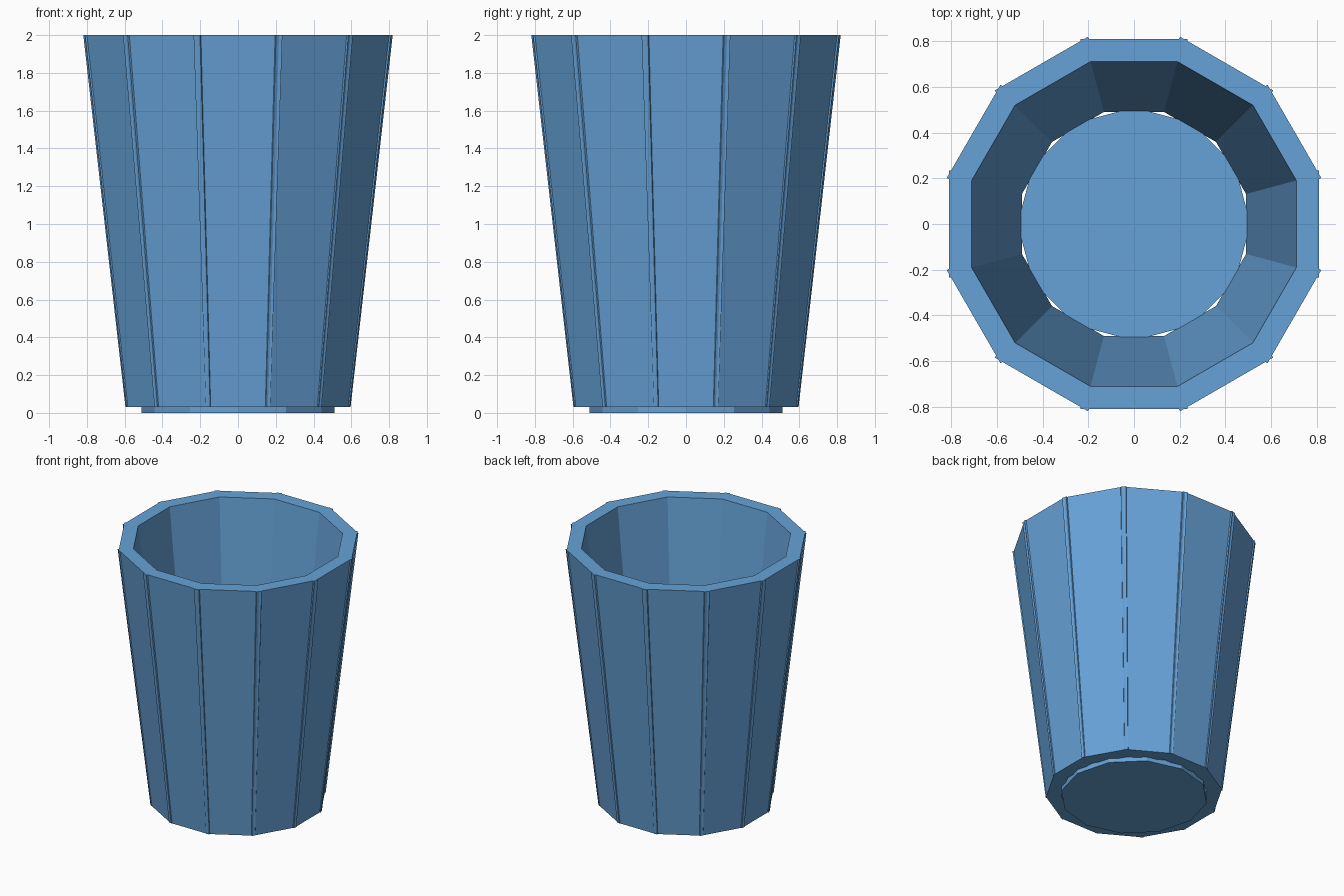
import bpy
import bmesh
import math

if "Cube" in bpy.data.objects:
    bpy.data.objects.remove(bpy.data.objects["Cube"], do_unlink=True)

STAVES = 12
THICKNESS = 0.10

# One flat colour for the whole cup
blue = bpy.data.materials.new("soft_blue")
blue.use_nodes = True
colour = (0.133, 0.36, 0.68, 1)
blue.diffuse_color = colour
blue.node_tree.nodes["Principled BSDF"].inputs["Base Color"].default_value = colour


def add_object(name, mesh):
    obj = bpy.data.objects.new(name, mesh)
    bpy.context.collection.objects.link(obj)
    return obj


def stave_mesh():
    """A tapered, outward leaning plank on the front (-y) side."""
    bm = bmesh.new()
    bmesh.ops.create_cube(bm, size=1)
    for v in bm.verts:
        top = v.co.z > 0
        half_width = 0.235 if top else 0.17
        outer = 0.81 if top else 0.59
        inset = THICKNESS if v.co.y > 0 else 0
        v.co.x = math.copysign(half_width, v.co.x)
        v.co.y = -(outer - inset)
        v.co.z = 2.0 if top else 0.03
    bmesh.ops.recalc_face_normals(bm, faces=bm.faces)
    mesh = bpy.data.meshes.new("stave")
    bm.to_mesh(mesh)
    bm.free()
    mesh.materials.append(blue)
    return mesh


# Wall: ring of staves that overlap at their edges
stave = stave_mesh()
for i in range(STAVES):
    plank = add_object(f"wall_stave_{i + 1}", stave)
    plank.rotation_euler.z = i * math.tau / STAVES

# Floor: thin disc that sticks out slightly under the wall
bpy.ops.mesh.primitive_cylinder_add(
    vertices=STAVES, radius=0.51, depth=0.06, location=(0, 0, 0.03))
floor = bpy.context.object
floor.name = "floor_disc"
floor.data.materials.append(blue)
